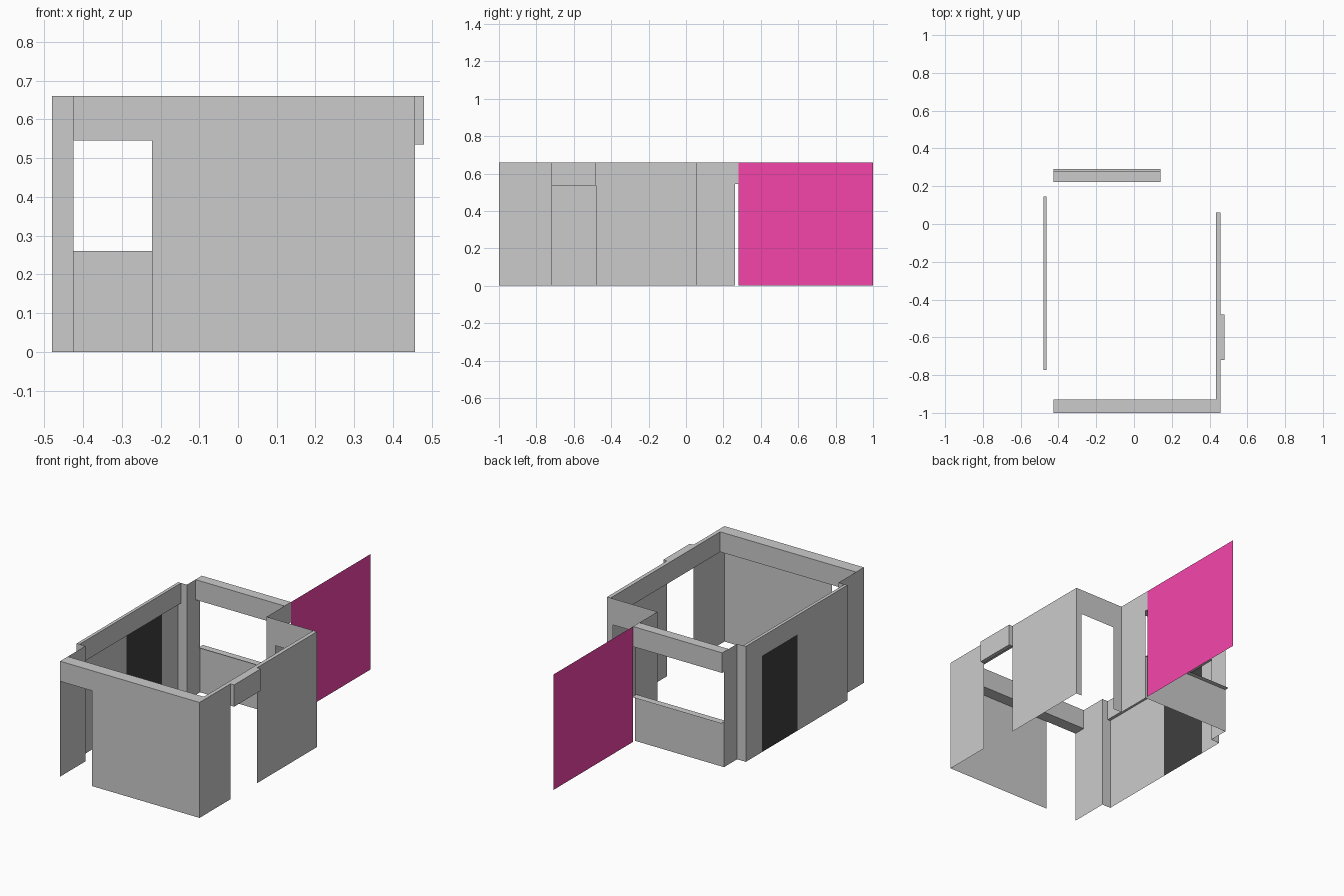
import bpy, bmesh
from mathutils import Vector, Matrix

if "Cube" in bpy.data.objects:
    bpy.data.objects.remove(bpy.data.objects["Cube"])

TOP = 0.66       # wall height
HEAD = 0.545     # underside of the headers
LX, LEFT = -0.425, -0.48      # left wall line, and its bumped-out part
RX, IN_X = 0.457, 0.139       # right wall, recessed wall by the back corner
FRONT, BACK = -1.0, 0.263
STEP_Y = 0.06                 # where the right wall turns inward
BUMP0, BUMP1 = -0.772, 0.145  # ends of the bumped-out left wall


def finish(name, bm, mat=None):
    mesh = bpy.data.meshes.new(name)
    bm.to_mesh(mesh)
    bm.free()
    obj = bpy.data.objects.new(name, mesh)
    bpy.context.collection.objects.link(obj)
    if mat:
        mesh.materials.append(mat)
    return obj


def sheet(name, axis, pos, rects, flip=False, mat=None):
    """Thin upright wall; rects are (start, end, bottom, top)."""
    bm = bmesh.new()
    for a, b, z0, z1 in rects:
        corners = [(a, z0), (b, z0), (b, z1), (a, z1)]
        pts = [(pos, u, z) if axis == 'x' else (u, pos, z) for u, z in corners]
        if flip:
            pts.reverse()
        bm.faces.new([bm.verts.new(p) for p in pts])
    bmesh.ops.remove_doubles(bm, verts=bm.verts, dist=1e-5)
    return finish(name, bm, mat)


def beam(name, lo, hi, open_sides=()):
    """Box between two corners, left open where it meets a wall."""
    lo, hi = Vector(lo), Vector(hi)
    bm = bmesh.new()
    m = Matrix.Translation((lo + hi) / 2) @ Matrix.Diagonal((hi - lo).to_4d())
    m[3][3] = 1.0
    bmesh.ops.create_cube(bm, size=1, matrix=m)
    bm.normal_update()
    gone = [f for f in bm.faces if any(f.normal.dot(Vector(d)) > 0.9 for d in open_sides)]
    bmesh.ops.delete(bm, geom=gone, context='FACES')
    return finish(name, bm)


def colour(name, rgb):
    mat = bpy.data.materials.new(name)
    mat.diffuse_color = (*rgb, 1)
    mat.use_nodes = True
    mat.node_tree.nodes["Principled BSDF"].inputs["Base Color"].default_value = mat.diffuse_color
    return mat


pink = colour("pink", (0.91, 0.06, 0.41))
black = colour("black", (0.05, 0.05, 0.05))

# Front wall with a doorway at its left end
sheet("front_wall", 'y', FRONT, [(LX, -0.222, HEAD, TOP), (-0.222, RX, 0, HEAD),
                                 (-0.222, RX, HEAD, TOP)])

# Right wall with a doorway and the box above it
sheet("right_wall", 'x', RX, [(FRONT, -0.72, 0, TOP), (-0.72, -0.48, 0.535, TOP),
                              (-0.48, STEP_Y, 0, TOP)])
beam("right_door_box", (RX, -0.72, 0.535), (0.48, -0.48, TOP), [(-1, 0, 0)])

# Inset corner: cross wall with a doorway, then a side wall
sheet("corner_cross_wall", 'y', STEP_Y, [(IN_X, 0.195, 0, TOP), (0.195, 0.42, 0.51, TOP),
                                         (0.42, RX, 0, TOP)], flip=True)
sheet("corner_side_wall", 'x', IN_X, [(STEP_Y, BACK, 0, TOP)])

# Left wall: two set-in ends, two steps, and the bumped-out middle round the door
for name, a, b in (("left_front_end", FRONT, BUMP0), ("left_back_end", BUMP1, BACK)):
    sheet(name, 'x', LX, [(a, b, 0, TOP)], flip=True)
for name, y, flip in (("left_front_step", BUMP0, False), ("left_back_step", BUMP1, True)):
    sheet(name, 'y', y, [(LEFT, LX, 0, TOP)], flip=flip)
sheet("left_wall", 'x', LEFT, [(BUMP0, -0.32, 0, TOP), (-0.32, 0, 0.55, TOP),
                               (0, BUMP1, 0, TOP)], flip=True)
sheet("left_door", 'x', LEFT, [(-0.32, 0, 0, 0.55)], flip=True, mat=black)

# Back wall below the wide window, with a flat sill
sheet("back_wall", 'y', BACK, [(LX, IN_X, 0, 0.26)], flip=True)
bm = bmesh.new()
bm.faces.new([bm.verts.new(p) for p in ((LX, 0.25, 0.26), (IN_X, 0.25, 0.26),
                                        (IN_X, 0.29, 0.26), (LX, 0.29, 0.26))])
finish("window_sill", bm)

# Headers along the top of each wall
beam("front_header", (LX, FRONT, HEAD), (RX, -0.93, TOP), [(0, -1, 0), (1, 0, 0)])
beam("right_header", (0.435, -0.93, HEAD), (RX, STEP_Y, TOP),
     [(1, 0, 0), (0, 1, 0), (0, -1, 0)])
beam("left_header", (LEFT, BUMP0, HEAD), (-0.462, BUMP1, TOP),
     [(-1, 0, 0), (0, 1, 0), (0, -1, 0)])
beam("back_header", (LX, 0.222, HEAD), (IN_X, 0.28, TOP))

# Pink screen reaching out behind the room
sheet("pink_screen", 'x', IN_X, [(0.28, 1.0, 0, TOP)], mat=pink)
